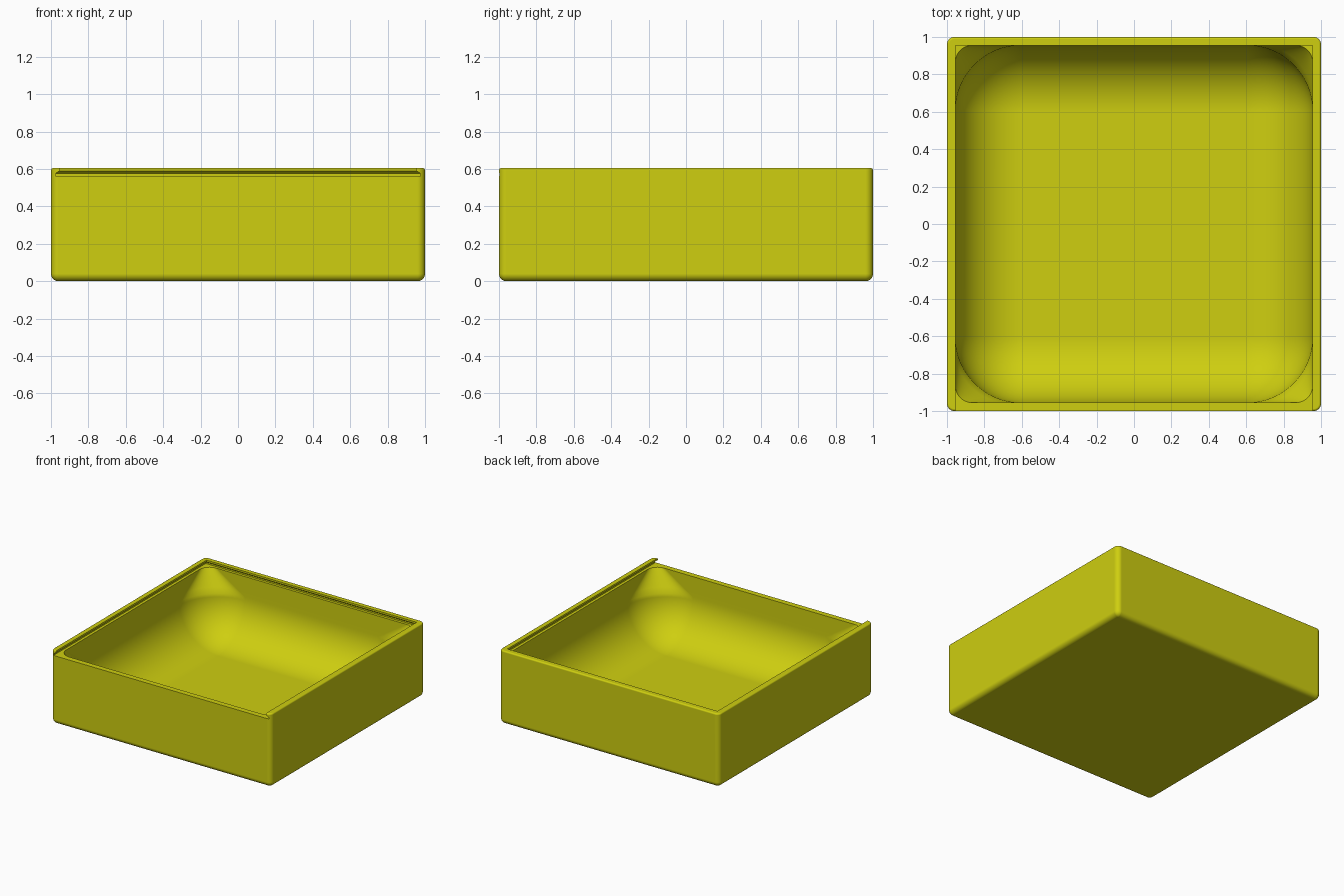
import bpy, bmesh, math

default = bpy.data.objects.get("Cube")
if default:
    bpy.data.objects.remove(default, do_unlink=True)

HEIGHT = 0.605      # top of the side and back walls
RIM = 0.563         # top of the front wall, floor of the lid slot
FLOOR = 0.045       # inner floor
INNER = 0.955       # half width of the opening
BOWL = 0.35         # fillet between walls and floor
EDGE = 0.04         # outer rounding
LIP = 0.012         # rounding of the top edge

yellow = bpy.data.materials.new("olive yellow")
yellow.use_nodes = True
COLOUR = (0.62, 0.62, 0.005, 1)
yellow.diffuse_color = COLOUR
yellow.node_tree.nodes["Principled BSDF"].inputs["Base Color"].default_value = COLOUR


def make_object(name, bm):
    bmesh.ops.recalc_face_normals(bm, faces=bm.faces)
    mesh = bpy.data.meshes.new(name)
    bm.to_mesh(mesh)
    bm.free()
    mesh.materials.append(yellow)
    obj = bpy.data.objects.new(name, mesh)
    bpy.context.collection.objects.link(obj)
    return obj


def loft(name, levels, steps):
    """Stack rounded squares given as (half width, corner radius, height)."""
    bm = bmesh.new()
    rings = []
    for half, radius, z in levels:
        radius = max(radius, 0.002)
        ring = []
        for corner in range(4):
            mid = math.pi / 4 + corner * math.pi / 2
            cx = math.copysign(half - radius, math.cos(mid))
            cy = math.copysign(half - radius, math.sin(mid))
            for i in range(steps + 1):
                a = (corner + i / steps) * math.pi / 2
                ring.append(bm.verts.new((cx + radius * math.cos(a),
                                          cy + radius * math.sin(a), z)))
        rings.append(ring)
    for low, high in zip(rings, rings[1:]):
        for i in range(len(low)):
            j = (i + 1) % len(low)
            bm.faces.new((low[i], low[j], high[j], high[i]))
    bm.faces.new(rings[0])
    bm.faces.new(rings[-1])
    return make_object(name, bm)


def cut(target, cutter):
    mod = target.modifiers.new("cut", 'BOOLEAN')
    mod.operation = 'DIFFERENCE'
    mod.solver = 'EXACT'
    mod.object = cutter
    bpy.context.view_layer.objects.active = target
    bpy.ops.object.modifier_apply(modifier=mod.name)
    bpy.data.objects.remove(cutter, do_unlink=True)


def quarter(steps):
    return [i / steps * math.pi / 2 for i in range(steps + 1)]


# Outer body with rounded bottom, corners and top edge
levels = []
for a in quarter(8):
    d = EDGE * (1 - math.sin(a))
    levels.append((1 - d, EDGE - d, EDGE * (1 - math.cos(a))))
for a in quarter(4):
    d = LIP * (1 - math.cos(a))
    levels.append((1 - d, EDGE - d, HEIGHT - LIP * (1 - math.sin(a))))
box = loft("box_base", levels, 8)

# Bowl-shaped cavity: spherical lower corners narrowing towards the rim
levels = []
for a in quarter(20):
    d = BOWL * (1 - math.sin(a))
    levels.append((INNER - d, BOWL - d, FLOOR + BOWL * (1 - math.cos(a))))
for t in (0.25, 0.5, 0.75, 1):
    levels.append((INNER, BOWL + (0.09 - BOWL) * t,
                   FLOOR + BOWL + (RIM - FLOOR - BOWL) * t))
levels.append((INNER, 0.09, RIM + 0.01))
cavity = loft("cavity_cutter", levels, 16)

# Undercut slot for the sliding lid, open at the front
bm = bmesh.new()
rows = []
for half, z in ((0.977, RIM), (0.977, 0.575), (INNER, 0.59), (INNER, HEIGHT + 0.1)):
    rows.append([bm.verts.new(p) for p in ((-half, -1.1, z), (half, -1.1, z),
                                           (half, half, z), (-half, half, z))])
for low, high in zip(rows, rows[1:]):
    for i in range(4):
        j = (i + 1) % 4
        bm.faces.new((low[i], low[j], high[j], high[i]))
bm.faces.new(rows[0])
bm.faces.new(rows[-1])
slot = make_object("slot_cutter", bm)

cut(box, cavity)
cut(box, slot)

# Smooth rounded surfaces, crisp edges, flat large faces
bpy.ops.object.select_all(action='DESELECT')
box.select_set(True)
bpy.context.view_layer.objects.active = box
bpy.ops.object.shade_smooth_by_angle(angle=math.radians(35))
weighted = box.modifiers.new("weighted normals", 'WEIGHTED_NORMAL')
weighted.keep_sharp = True
